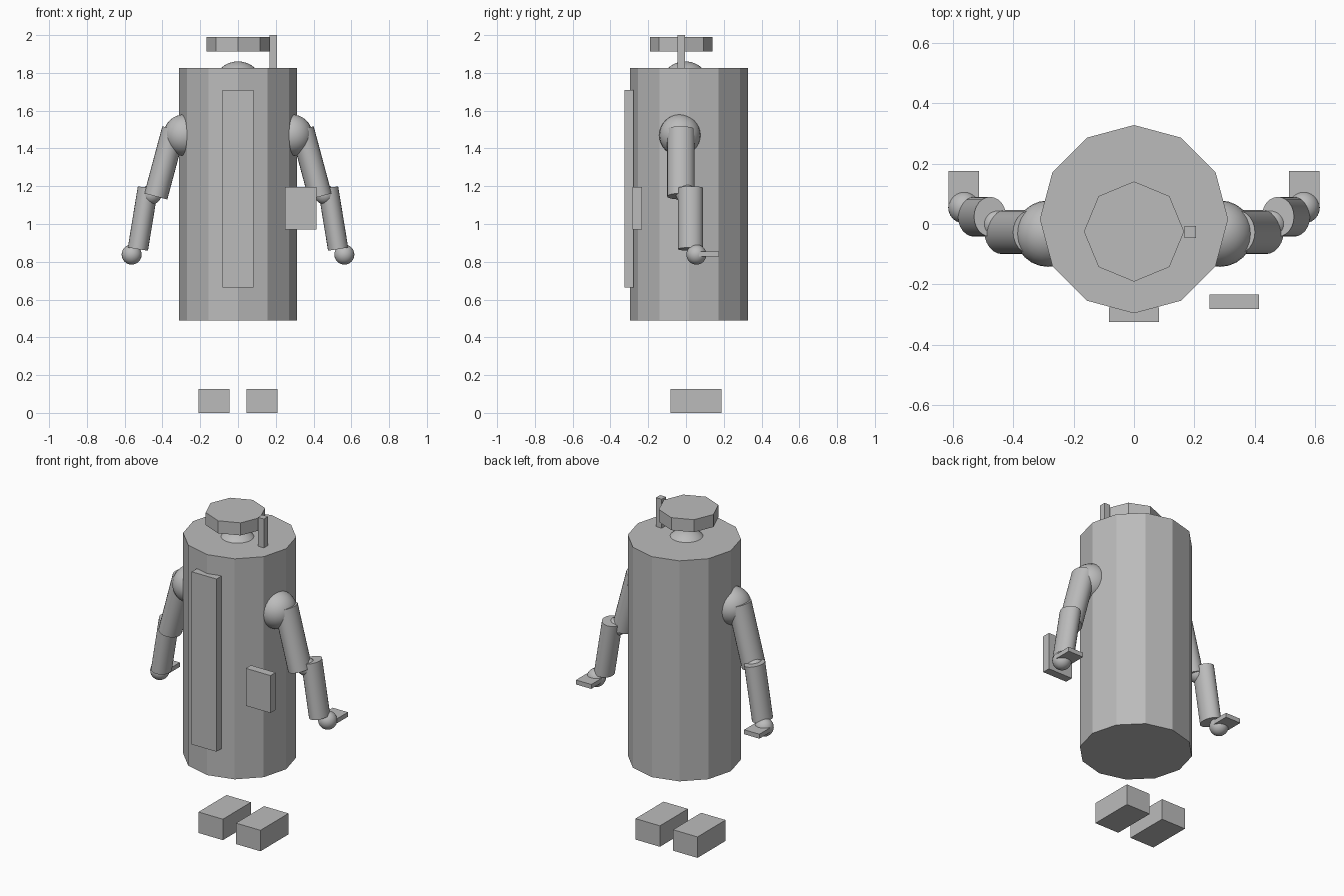
import bpy
import math
from mathutils import Vector

cube = bpy.data.objects.get("Cube")
if cube:
    bpy.data.objects.remove(cube, do_unlink=True)

# One plain grey for everything
grey = bpy.data.materials.new("plain grey")
grey.use_nodes = True
COLOUR = (0.5, 0.5, 0.5, 1.0)
grey.diffuse_color = COLOUR
grey.node_tree.nodes["Principled BSDF"].inputs["Base Color"].default_value = COLOUR


def finish(name, smooth_angle=None):
    obj = bpy.context.object
    obj.name = name
    obj.data.materials.clear()
    obj.data.materials.append(grey)
    bpy.ops.object.transform_apply(location=False, rotation=False, scale=True)
    if smooth_angle:
        bpy.ops.object.shade_smooth_by_angle(angle=math.radians(smooth_angle))
    return obj


def box(name, low, high):
    low, high = Vector(low), Vector(high)
    bpy.ops.mesh.primitive_cube_add(size=1, location=(low + high) / 2)
    bpy.context.object.scale = high - low
    return finish(name)


def drum(name, sides, radius, y, bottom, top):
    bpy.ops.mesh.primitive_cylinder_add(
        vertices=sides, radius=radius, depth=top - bottom,
        location=(0, y, (bottom + top) / 2))
    return finish(name)


def ball(name, centre, radius):
    bpy.ops.mesh.primitive_uv_sphere_add(
        segments=24, ring_count=16, radius=radius, location=centre)
    return finish(name, 60)


def limb(name, start, end, rx, ry):
    # Oval tube between two points in the same front-facing plane
    start, end = Vector(start), Vector(end)
    axis = start - end
    bpy.ops.mesh.primitive_cylinder_add(
        vertices=24, radius=1, depth=axis.length, location=(start + end) / 2,
        rotation=(0, math.atan2(axis.x, axis.z), 0))
    bpy.context.object.scale = (rx, ry, 1)
    return finish(name, 40)


# Trunk, neck and flat head
drum("body", 12, 0.312, 0.016, 0.488, 1.825)
ball("neck", (0, -0.005, 1.728), 0.133)
drum("head", 8, 0.166, -0.025, 1.914, 1.99)
box("antenna", (0.167, -0.046, 1.82), (0.206, -0.006, 2.0))

# Front strip and side pouch
box("front_panel", (-0.083, -0.325, 0.663), (0.083, -0.277, 1.71))
box("pouch", (0.25, -0.282, 0.97), (0.415, -0.233, 1.197))

# Arms and feet, one set per side
for side, s in (("left", 1), ("right", -1)):
    ball(side + "_shoulder", (s * 0.285, -0.032, 1.47), 0.11)
    limb(side + "_upper_arm", (s * 0.34, -0.027, 1.501),
         (s * 0.435, -0.027, 1.146), 0.063, 0.073)
    ball(side + "_elbow", (s * 0.458, 0, 1.157), 0.053)
    limb(side + "_forearm", (s * 0.477, 0.024, 1.191),
         (s * 0.53, 0.024, 0.867), 0.054, 0.066)
    ball(side + "_hand", (s * 0.563, 0.055, 0.838), 0.053)
    xs = sorted((s * 0.513, s * 0.615))
    box(side + "_thumb", (xs[0], 0.07, 0.827), (xs[1], 0.175, 0.854))
    xs = sorted((s * 0.044, s * 0.208))
    box(side + "_foot", (xs[0], -0.082, 0), (xs[1], 0.187, 0.127))
